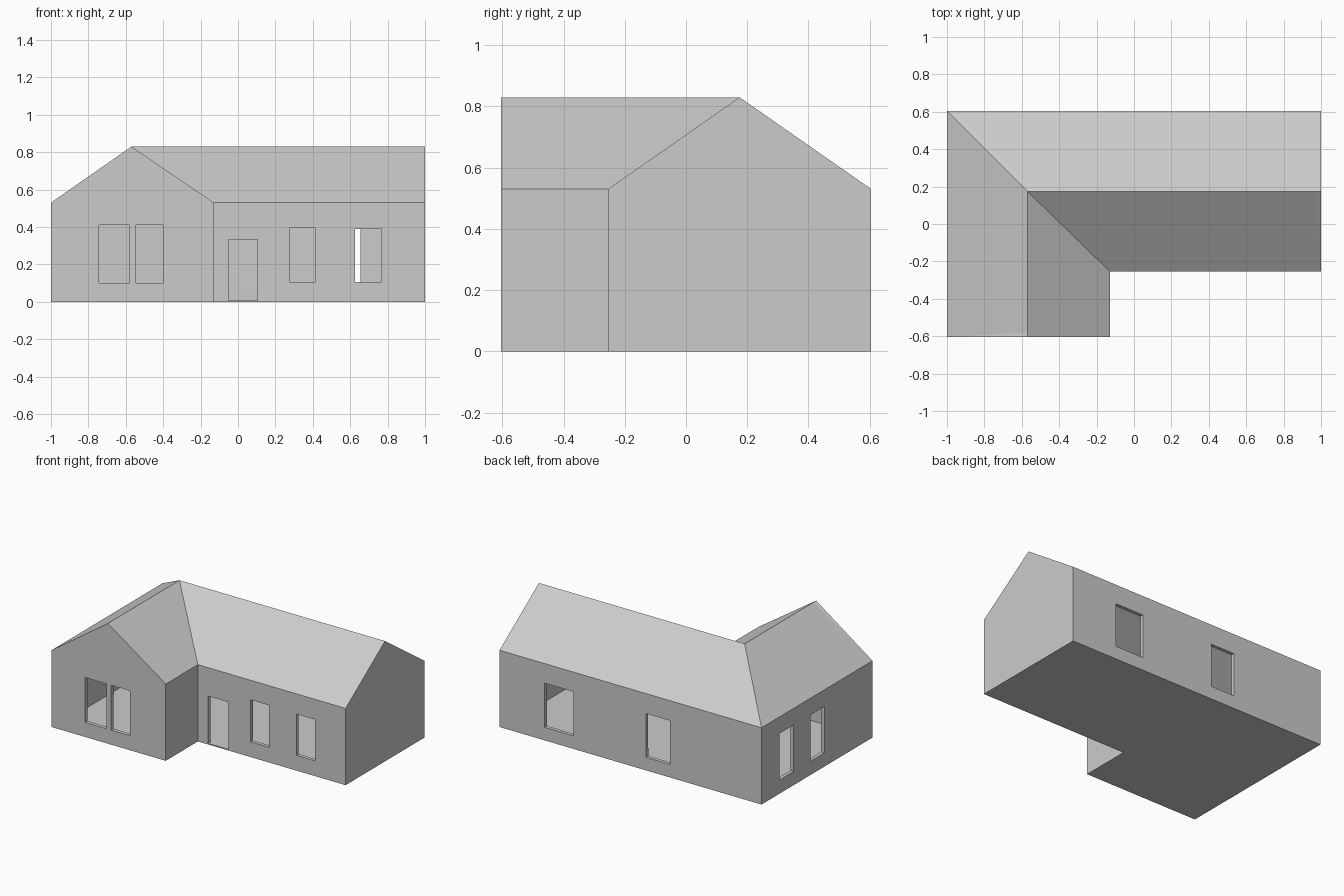
import bpy, bmesh
from mathutils import Matrix, Vector

if "Cube" in bpy.data.objects:
    bpy.data.objects.remove(bpy.data.objects["Cube"])

EAVE, RIDGE = 0.53, 0.83
RX, RY = -0.57, 0.175          # ridge lines of the two wings
WALL = 0.025

# L-shaped footprint, counter-clockwise from the front left corner
plan = [(-1, -0.605), (-0.128, -0.605), (-0.128, -0.255),
        (1, -0.255), (1, 0.605), (-1, 0.605)]
front_peak, right_peak, hip_peak = (RX, -0.605, RIDGE), (1, RY, RIDGE), (RX, RY, RIDGE)


def make(name, verts, faces, thickness=0):
    me = bpy.data.meshes.new(name)
    me.from_pydata(verts, [], faces)
    ob = bpy.data.objects.new(name, me)
    bpy.context.collection.objects.link(ob)
    if thickness:
        m = ob.modifiers.new("thickness", 'SOLIDIFY')
        m.thickness, m.offset, m.use_even_offset = thickness, -1, True
    return ob


def add_box(bm, lo, hi):
    lo, hi = Vector(lo), Vector(hi)
    size = hi - lo
    bmesh.ops.create_cube(bm, size=1, matrix=Matrix.Translation((lo + hi) / 2)
                          @ Matrix.Diagonal((*size, 1)))


# Walls with two gable ends
base = [(x, y, 0) for x, y in plan]
eaves = [(x, y, EAVE) for x, y in plan]
peaks = {0: 12, 3: 13}
faces = []
for i in range(6):
    j = (i + 1) % 6
    top = [peaks[i]] if i in peaks else []
    faces.append([i, j, 6 + j] + top + [6 + i])
walls = make("walls", base + eaves + [front_peak, right_peak], faces, WALL)

# Roof: two pitched wings meeting in a hip and a valley
make("roof", eaves + [front_peak, right_peak, hip_peak],
     [(0, 6, 8, 5), (6, 1, 2, 8), (8, 2, 3, 7), (8, 7, 4, 5)], 0.012)

# Floor slab
make("floor", [(x, y, 0.006) for x, y in plan], [(0, 1, 2, 5), (2, 3, 4, 5)], 0.006)

# Openings: (wall axis, wall position, from, to, bottom, top)
openings = [
    ('y', -0.605, -0.743, -0.580, 0.10, 0.41),    # wide front window, left half
    ('y', -0.605, -0.545, -0.400, 0.10, 0.41),    # wide front window, right half
    ('y', -0.255, -0.050, 0.105, 0.008, 0.333),   # doorway
    ('y', -0.255, 0.275, 0.415, 0.105, 0.395),
    ('y', -0.255, 0.625, 0.768, 0.105, 0.39),
    ('y', 0.605, 0.435, 0.655, 0.09, 0.395),      # back windows
    ('y', 0.605, -0.300, -0.118, 0.09, 0.392),
    ('x', -1, 0.255, 0.410, 0.095, 0.415),        # left side windows
    ('x', -1, -0.080, 0.070, 0.095, 0.415),
]
bm = bmesh.new()
for axis, pos, a, b, z0, z1 in openings:
    if axis == 'y':
        add_box(bm, (a, pos - 0.06, z0), (b, pos + 0.06, z1))
    else:
        add_box(bm, (pos - 0.06, a, z0), (pos + 0.06, b, z1))
cutter = make("opening_cutter", [], [])
bm.to_mesh(cutter.data)
bm.free()
cutter.hide_render = True
cutter.display_type = 'WIRE'

cut = walls.modifiers.new("openings", 'BOOLEAN')
cut.operation, cut.solver, cut.object = 'DIFFERENCE', 'EXACT', cutter
